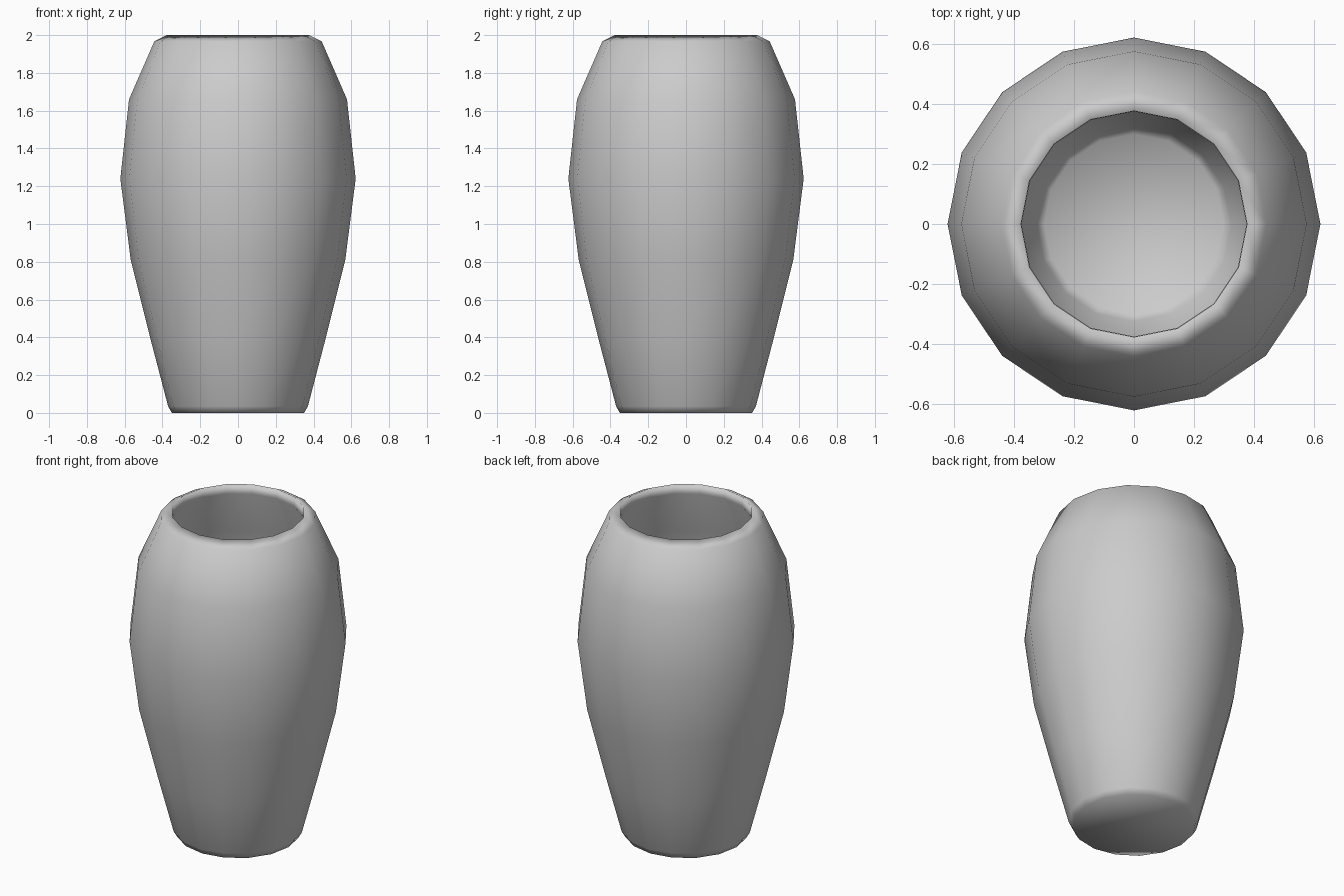
import bpy
import bmesh
from math import cos, sin, tau

cube = bpy.data.objects.get("Cube")
if cube:
    bpy.data.objects.remove(cube, do_unlink=True)

SIDES = 16

# Radius and height: up the outside, over the lip, down the inside
PROFILE = [
    (0.35, 0.0), (0.37, 0.035), (0.463, 0.39), (0.568, 0.81),
    (0.623, 1.24), (0.577, 1.66), (0.443, 1.967), (0.378, 2.0),
    (0.376, 1.94), (0.525, 1.64), (0.573, 1.24), (0.52, 0.82),
    (0.415, 0.41), (0.325, 0.09), (0.30, 0.06),
]

# Plain ceramic colour
clay = bpy.data.materials.new("grey_ceramic")
clay.use_nodes = True
colour = (0.6, 0.6, 0.6, 1)
clay.diffuse_color = colour
clay.node_tree.nodes["Principled BSDF"].inputs["Base Color"].default_value = colour

# Vase: rings joined by quads, closed by a base and an inner floor
bm = bmesh.new()
rings = [[bm.verts.new((r * cos(tau * i / SIDES), r * sin(tau * i / SIDES), z))
          for i in range(SIDES)] for r, z in PROFILE]
for low, high in zip(rings, rings[1:]):
    for i in range(SIDES):
        j = (i + 1) % SIDES
        bm.faces.new((low[i], low[j], high[j], high[i]))
bm.faces.new(rings[0][::-1])
bm.faces.new(rings[-1])
bmesh.ops.recalc_face_normals(bm, faces=bm.faces)
for face in bm.faces:
    face.smooth = True

mesh = bpy.data.meshes.new("vase")
bm.to_mesh(mesh)
bm.free()
mesh.materials.append(clay)
vase = bpy.data.objects.new("vase", mesh)
bpy.context.collection.objects.link(vase)
